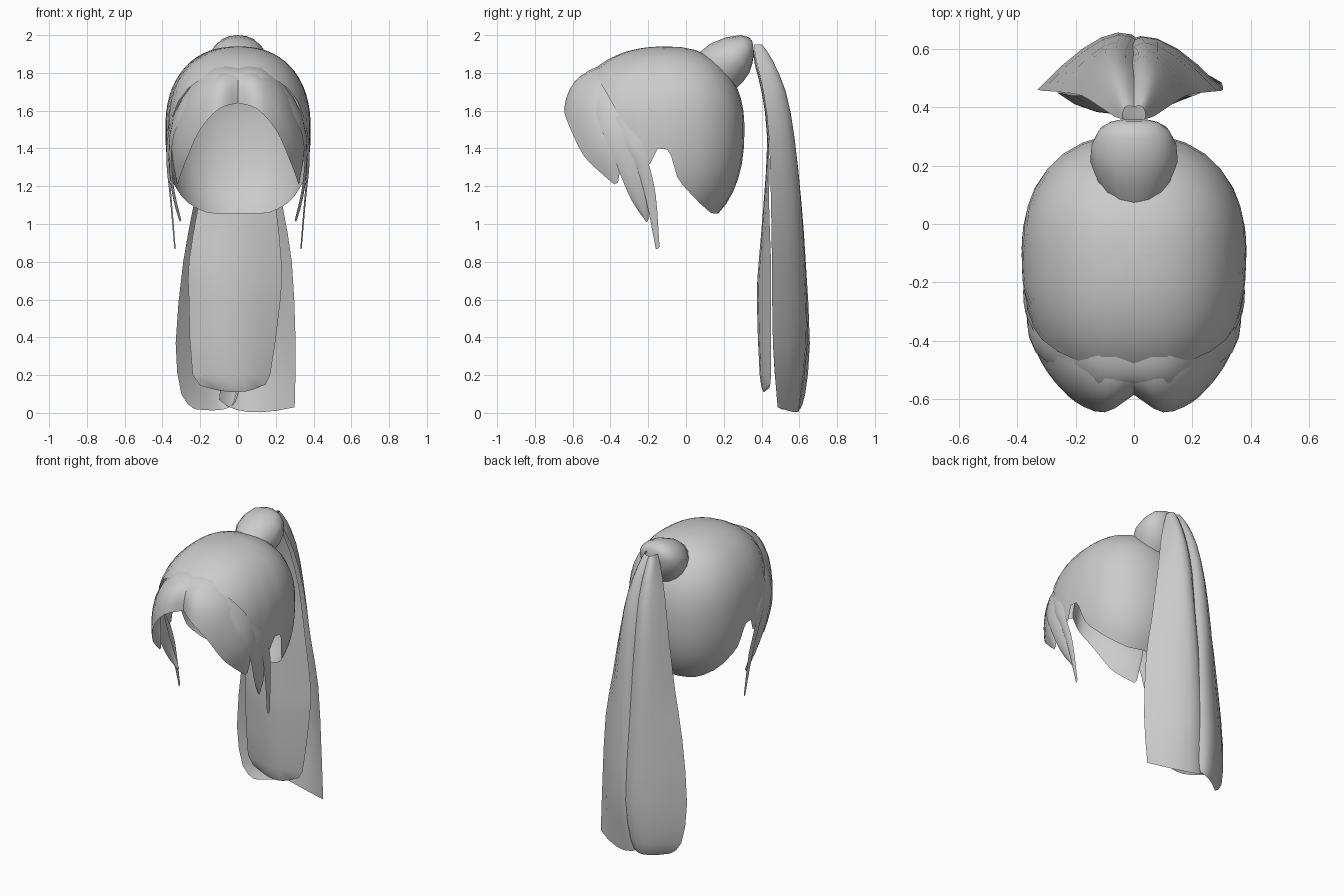
import bpy, bmesh, math
from mathutils import Vector

hair = bpy.data.materials.new("hair_grey")
hair.diffuse_color = (0.6, 0.6, 0.6, 1)


def grid_object(name, rows, ref, closed=False, ends=False, angle=50):
    """Skin a grid of points, facing away from ref."""
    bm = bmesh.new()
    vs = [[bm.verts.new(p) for p in r] for r in rows]
    n = len(rows[0])
    for a, b in zip(vs, vs[1:]):
        for i in range(n if closed else n - 1):
            j = (i + 1) % n
            bm.faces.new((a[i], a[j], b[j], b[i]))
    if ends:
        bm.faces.new(vs[0])
        bm.faces.new(vs[-1])
    bmesh.ops.remove_doubles(bm, verts=bm.verts, dist=0.0005)
    bmesh.ops.recalc_face_normals(bm, faces=bm.faces)
    out = sum(f.normal.dot(f.calc_center_median() - Vector(ref)) * f.calc_area() for f in bm.faces)
    if out < 0:
        bmesh.ops.reverse_faces(bm, faces=bm.faces)
    me = bpy.data.meshes.new(name)
    bm.to_mesh(me)
    bm.free()
    me.materials.append(hair)
    ob = bpy.data.objects.new(name, me)
    bpy.context.collection.objects.link(ob)
    bpy.ops.object.select_all(action='DESELECT')
    ob.select_set(True)
    bpy.context.view_layer.objects.active = ob
    bpy.ops.object.shade_smooth_by_angle(angle=math.radians(angle))
    return ob


def spline(pts, steps):
    """Smooth path through the points."""
    p = [Vector(q) for q in pts]
    p = [2 * p[0] - p[1]] + p + [2 * p[-1] - p[-2]]
    out = []
    for i in range(1, len(p) - 2):
        a, b, c, d = p[i - 1:i + 3]
        for k in range(steps):
            t = k / steps
            out.append(0.5 * (2 * b + (c - a) * t + (2 * a - 5 * b + 4 * c - d) * t * t
                              + (3 * b - a - 3 * c + d) * t ** 3))
    return out + [p[-2]]


def lock(name, one, mid, two, ref, steps=2, across=6, mirror=False):
    """Curved sheet of hair through two edges and a middle line."""
    for s, side in ((1, "_right"), (-1, "_left")) if mirror else ((1, ""),):
        rows = []
        for a, m, b in zip(*(spline(e, steps) for e in (one, mid, two))):
            row = []
            for k in range(across + 1):
                t = k / across
                p = a * (1 - t) * (1 - 2 * t) + m * 4 * t * (1 - t) + b * t * (2 * t - 1)
                row.append((p.x * s, p.y, p.z))
            rows.append(row)
        grid_object(name + side, rows, ref)


def bulge(one, two, amount):
    """Middle line between two edges, pushed away from the head centre."""
    res = []
    for a, b in zip(one, two):
        m = (Vector(a) + Vector(b)) / 2
        res.append(m + (m - Vector((0, -0.1, 1.45))).normalized() * amount)
    return res


# Skull cap: rounded shell cut along a hairline (angle from back, height)
hairline = [(0, 1.055), (12, 1.055), (24, 1.055), (36, 1.06), (48, 1.08), (60, 1.11), (70, 1.15),
            (80, 1.21), (84, 1.25), (86, 1.3), (88, 1.36), (90, 1.395), (94, 1.4), (98, 1.32),
            (101, 1.31), (109, 1.45), (116, 1.56), (124, 1.65), (134, 1.72), (147, 1.77),
            (160, 1.795), (180, 1.81)]
hairline += [(360 - a, z) for a, z in hairline[-2:0:-1]]
E = 2 / 2.3


def power(v):
    return math.copysign(abs(v) ** E, v)


columns = []
for a, z in hairline:
    a = math.radians(a)
    d = (z - 1.5) / (0.44 if z > 1.5 else 0.55)
    end = math.acos(math.copysign(abs(d) ** (1 / E), d))
    col = []
    for k in range(17):
        phi = end * k / 16
        s, c = power(math.sin(phi)), power(math.cos(phi))
        ry = 0.41 if math.cos(a) > 0 else 0.51
        col.append((0.385 * s * power(math.sin(a)), -0.1 + ry * s * power(math.cos(a)),
                    1.5 + c * (0.44 if c > 0 else 0.55)))
    columns.append(col)
grid_object("skull_cap", list(zip(*columns)), (0, -0.1, 1.45), closed=True)

# Gathered knot: rings given by upper point, lower point (y, z) and half width
rings = [(0.06, 1.90, 0.25, 1.70, 0.12), (0.13, 1.955, 0.30, 1.75, 0.15),
         (0.21, 1.988, 0.335, 1.80, 0.145), (0.29, 2.0, 0.352, 1.85, 0.12),
         (0.335, 1.988, 0.357, 1.885, 0.085), (0.352, 1.965, 0.36, 1.91, 0.05)]
rows = []
for y1, z1, y2, z2, w in rings:
    row = []
    for k in range(16):
        t = math.tau * k / 16
        c = (1 + math.cos(t)) / 2
        row.append((w * math.sin(t), y2 + (y1 - y2) * c, z2 + (z1 - z2) * c))
    rows.append(row)
grid_object("knot", rows, (0, 0.22, 1.85), closed=True, ends=True)

# Front bangs, parted in the middle
head = (0, -0.1, 1.45)
lock("bangs",
     [(0, -.49, 1.81), (.1, -.48, 1.81), (.22, -.44, 1.75), (.31, -.38, 1.62), (.35, -.33, 1.45), (.325, -.36, 1.22)],
     [(0, -.56, 1.755), (.1, -.595, 1.745), (.225, -.55, 1.66), (.315, -.47, 1.49), (.345, -.40, 1.36), (.323, -.37, 1.215)],
     [(0, -.585, 1.64), (.1, -.645, 1.61), (.2, -.61, 1.5), (.265, -.54, 1.36), (.3, -.45, 1.27), (.32, -.38, 1.21)],
     head, steps=3, mirror=True)

# Side locks lying over the bangs
upper = [(0, -.46, 1.83), (.12, -.44, 1.83), (.24, -.40, 1.74), (.335, -.35, 1.59), (.362, -.28, 1.42),
         (.357, -.23, 1.25), (.33, -.20, 1.1), (.302, -.20, 1.02)]
lower = [(0, -.55, 1.77), (.12, -.555, 1.765), (.25, -.50, 1.65), (.337, -.44, 1.48), (.352, -.37, 1.32),
         (.335, -.31, 1.17), (.315, -.26, 1.08), (.3, -.215, 1.02)]
lock("side_lock", upper, bulge(upper, lower, .012), lower, head, mirror=True)

# Thin temple wisps
back = [(.34, -.31, 1.6), (.372, -.24, 1.45), (.375, -.195, 1.31), (.358, -.16, 1.15), (.336, -.14, .88)]
front = [(.34, -.38, 1.56), (.365, -.32, 1.42), (.365, -.26, 1.3), (.35, -.21, 1.12), (.33, -.16, .87)]
lock("temple_wisp", back, bulge(back, front, .008), front, head, steps=3, across=4, mirror=True)

# Ponytail: two overlapping back sheets and one inner sheet
tail = (0, 0.45, 0.9)
lock("tail_back_left",
     [(-.04, .36, 1.95), (-.07, .37, 1.87), (-.13, .41, 1.7), (-.18, .44, 1.45), (-.235, .45, 1.1),
      (-.29, .455, .8), (-.33, .46, .37), (-.3, .48, .1), (-.23, .5, .02)],
     [(-.03, .40, 1.95), (-.05, .45, 1.87), (-.07, .52, 1.7), (-.09, .565, 1.45), (-.1, .6, 1.1),
      (-.1, .62, .8), (-.11, .64, .37), (-.11, .62, .1), (-.1, .595, .015)],
     [(0, .40, 1.94), (0, .44, 1.87), (0, .505, 1.7), (0, .55, 1.45), (.01, .58, 1.1),
      (.02, .60, .8), (.03, .62, .37), (0, .60, .1), (-.03, .59, .04)], tail)
lock("tail_back_right",
     [(.04, .36, 1.95), (.07, .37, 1.87), (.13, .41, 1.7), (.18, .44, 1.45), (.235, .45, 1.1),
      (.285, .455, .8), (.305, .46, .37), (.3, .485, .03)],
     [(.03, .40, 1.95), (.05, .45, 1.87), (.07, .52, 1.7), (.08, .565, 1.45), (.08, .6, 1.1),
      (.08, .62, .8), (.08, .635, .37), (.05, .595, .005)],
     [(0, .40, 1.94), (0, .44, 1.87), (0, .505, 1.7), (-.01, .55, 1.45), (-.02, .57, 1.1),
      (-.04, .58, .8), (-.07, .585, .37), (-.1, .56, .07)], tail)
lock("tail_inner",
     [(-.04, .36, 1.92), (-.06, .375, 1.84), (-.1, .41, 1.7), (-.15, .44, 1.45), (-.21, .44, 1.1),
      (-.26, .45, .8), (-.26, .45, .6), (-.24, .45, .2), (-.15, .44, .13)],
     [(0, .355, 1.92), (0, .365, 1.84), (0, .40, 1.7), (0, .43, 1.45), (0, .41, 1.1),
      (-.05, .385, .8), (-.05, .375, .6), (-.03, .39, .2), (0, .41, .11)],
     [(.04, .36, 1.92), (.06, .375, 1.84), (.1, .41, 1.7), (.15, .44, 1.45), (.2, .44, 1.1),
      (.23, .45, .8), (.225, .45, .6), (.17, .45, .2), (.12, .44, .14)], (0, 0.55, 0.9))
